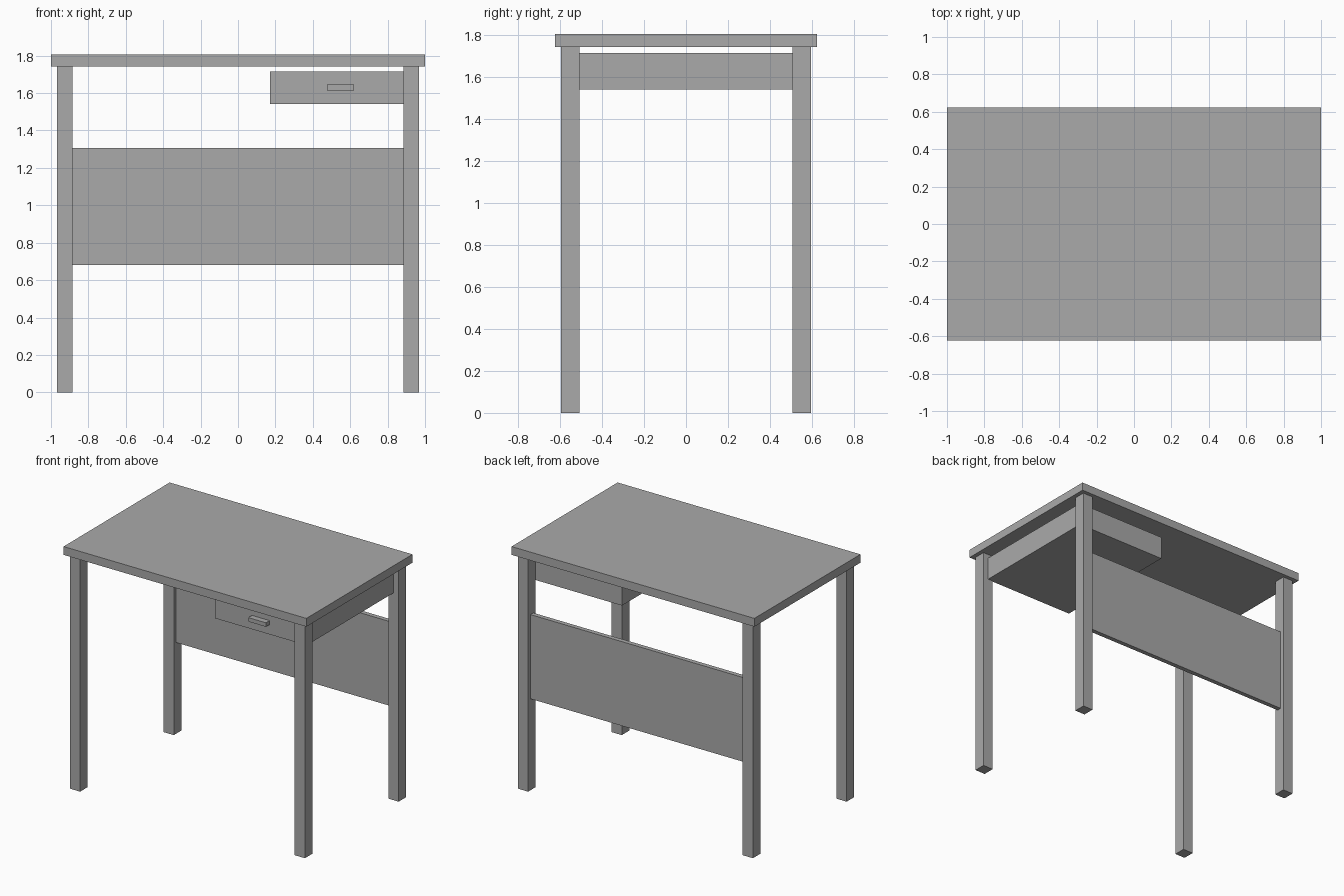
import bpy

cube = bpy.data.objects.get("Cube")
if cube:
    bpy.data.objects.remove(cube, do_unlink=True)

# Single plain grey finish
grey = bpy.data.materials.new("plain grey")
grey.use_nodes = True
colour = (0.4, 0.4, 0.4, 1)
grey.diffuse_color = colour
grey.node_tree.nodes["Principled BSDF"].inputs["Base Color"].default_value = colour


def box(name, x, y, z):
    """Box spanning the (min, max) range on each axis."""
    spans = (x, y, z)
    bpy.ops.mesh.primitive_cube_add(size=1, location=[(a + b) / 2 for a, b in spans])
    obj = bpy.context.object
    obj.name = obj.data.name = name
    obj.scale = [b - a for a, b in spans]
    bpy.ops.object.transform_apply(location=False, rotation=False, scale=True)
    obj.data.materials.append(grey)
    return obj


# Tabletop
TOP_UNDERSIDE = 1.743
box("tabletop", (-1, 1), (-0.624, 0.624), (TOP_UNDERSIDE, 1.805))

# Four square legs, inset from the tabletop edges
IN_X, OUT_X = 0.884, 0.968
IN_Y, OUT_Y = 0.507, 0.595
for side, sx in (("left", 1), ("right", -1)):
    for end, sy in (("front", -1), ("back", 1)):
        box(f"{end}_{side}_leg",
            sorted((sx * IN_X, sx * OUT_X)),
            sorted((sy * IN_Y, sy * OUT_Y)),
            (0, TOP_UNDERSIDE))

# Modesty panel between the back legs
box("back_panel", (-IN_X, IN_X), (0.532, 0.566), (0.68, 1.307))

# Drawer hung between the left legs, with a bar handle
box("drawer", (0.172, 0.925), (-0.514, IN_Y), (1.542, 1.715))
box("drawer_handle", (0.475, 0.62), (-0.557, -0.514), (1.615, 1.645))
